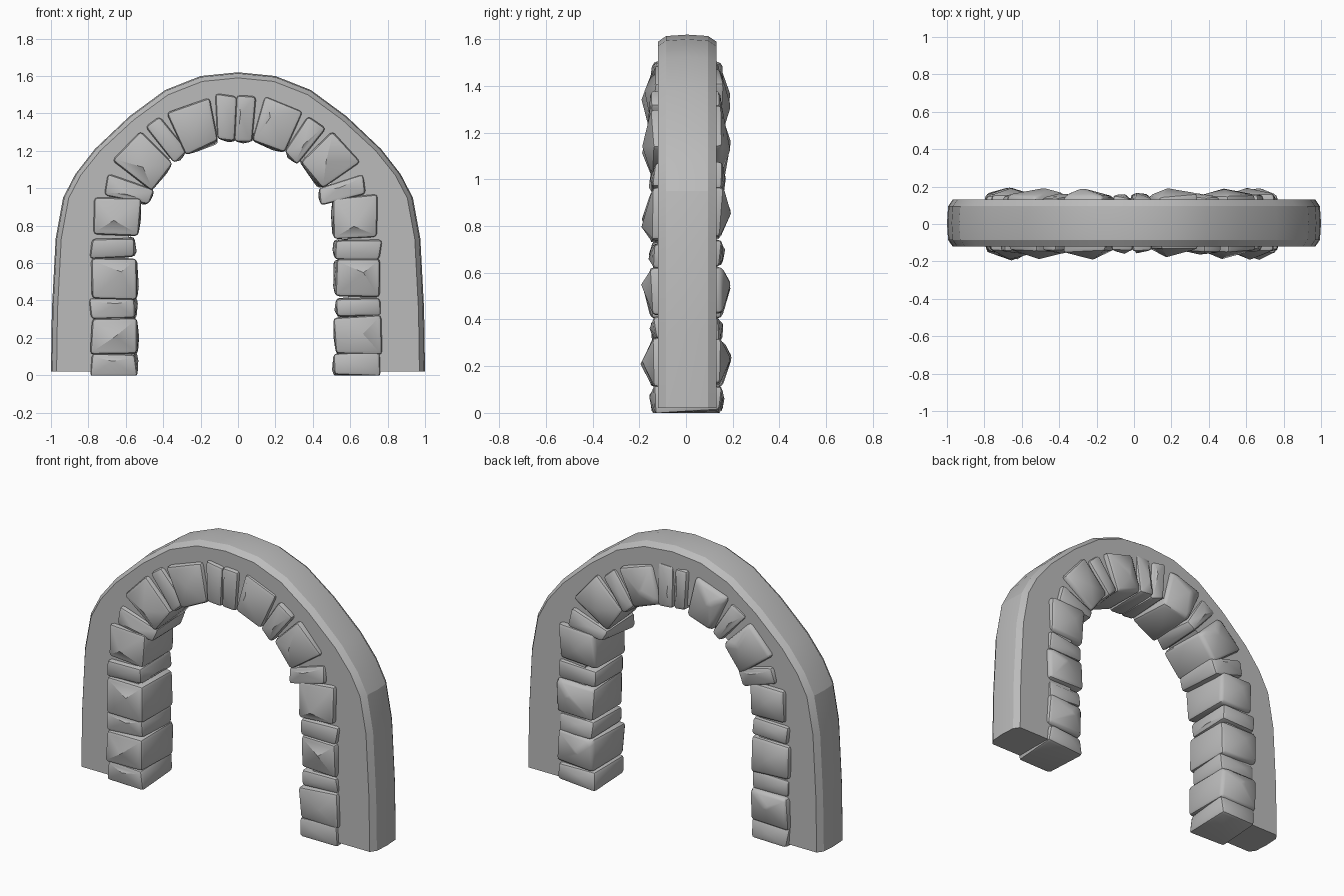
import bpy, bmesh, math, random
from mathutils import Vector, Matrix

random.seed(7)
cube = bpy.data.objects.get("Cube")
if cube:
    bpy.data.objects.remove(cube)

stone_grey = bpy.data.materials.new("stone grey")
stone_grey.use_nodes = True
GREY = (0.5, 0.5, 0.5, 1)
stone_grey.diffuse_color = GREY
stone_grey.node_tree.nodes["Principled BSDF"].inputs["Base Color"].default_value = GREY


def add_object(name, bm, angle):
    bmesh.ops.recalc_face_normals(bm, faces=bm.faces[:])
    mesh = bpy.data.meshes.new(name)
    bm.to_mesh(mesh)
    bm.free()
    mesh.materials.append(stone_grey)
    obj = bpy.data.objects.new(name, mesh)
    bpy.context.collection.objects.link(obj)
    bpy.ops.object.select_all(action="DESELECT")
    obj.select_set(True)
    bpy.context.view_layer.objects.active = obj
    bpy.ops.object.shade_smooth_by_angle(angle=math.radians(angle))
    return obj


def mirrored(half):
    """Full arch line from its left half, ending on the centre."""
    return half + [(-x, z) for x, z in half[-2::-1]]


# Outer arch band: a bowed section lofted along the arch
outer = mirrored([(1, .02), (.995, .35), (.975, .73), (.935, .95), (.87, 1.075),
                  (.765, 1.21), (.58, 1.385), (.39, 1.525), (.2, 1.6), (0, 1.62)])
inner = mirrored([(.59, .02), (.59, .35), (.585, .73), (.55, .92), (.5, 1.02),
                  (.43, 1.1), (.33, 1.19), (.22, 1.26), (.11, 1.29), (0, 1.3)])
rim = [(.03, -.12), (.006, -.085), (0, .005), (.006, .095), (.03, .13)]
FRONT, BACK = rim[0][1], rim[-1][1]

bm = bmesh.new()
rings = []
for (ox, oz), (ix, iz) in zip(outer, inner):
    inward = Vector((ix - ox, 0, iz - oz)).normalized()
    points = [Vector((ox, y, oz)) + inward * inset for inset, y in rim]
    points += [Vector((ix, BACK, iz)), Vector((ix, FRONT, iz))]
    rings.append([bm.verts.new(p) for p in points])
for a, b in zip(rings, rings[1:]):
    for i in range(len(a)):
        j = (i + 1) % len(a)
        bm.faces.new((a[i], a[j], b[j], b[i]))
bm.faces.new(rings[0])
bm.faces.new(rings[-1])
add_object("arch_band", bm, 16)


# Rough stones set through the inner edge of the band
def add_stone(name, x, z, thick, tilt, side):
    big = thick > .15
    depth, bulge = (.15, .04) if big else (.145, .015)
    bm = bmesh.new()
    bmesh.ops.create_cube(bm, size=1)
    for v in bm.verts:
        wedge = 1 + (.2 * v.co.x if tilt > 5 else 0)
        v.co.x *= .245
        v.co.y *= 2 * depth
        v.co.z *= thick * wedge
        v.co += Vector(random.uniform(-.012, .012) for _ in range(3))
    # Off-centre peaks on the front, back and inner faces
    for face in [f for f in bm.faces if abs(f.normal.y) > .7 or f.normal.x < -.7]:
        normal = face.normal.copy()
        peak = bmesh.ops.poke(bm, faces=[face])["verts"][0]
        slide = Vector((random.uniform(-.04, .04), 0, random.uniform(-.25, .25) * thick))
        slide -= normal * slide.dot(normal)
        peak.co += slide + normal * (bulge if abs(normal.y) > .7 else .01)
    bmesh.ops.bevel(bm, geom=[e for e in bm.edges if e.calc_face_angle(0) > .6],
                    offset=.02, segments=2, profile=.5, affect="EDGES")
    place = Matrix.Translation((x, .003, z)) @ Matrix.Rotation(-math.radians(tilt), 4, "Y")
    bmesh.ops.transform(bm, matrix=place, verts=bm.verts)
    for v in bm.verts:
        v.co.x = side * v.co.x - .013
        v.co.z = max(v.co.z, 0)
    add_object(name, bm, 35)


# Centre x, centre z, thickness, tilt from foot to crown
stones = [(.655, .06, .12, 0), (.655, .215, .2, 0), (.655, .36, .1, 0),
          (.655, .52, .21, 0), (.655, .68, .105, 0), (.635, .85, .215, 2),
          (.57, .99, .1, 15), (.49, 1.145, .21, 40), (.365, 1.258, .1, 52),
          (.215, 1.333, .21, 70), (.052, 1.378, .1, 88)]
for side, label in ((1, "left"), (-1, "right")):
    for number, spec in enumerate(stones, 1):
        add_stone(f"{label}_stone_{number}", *spec, side)
